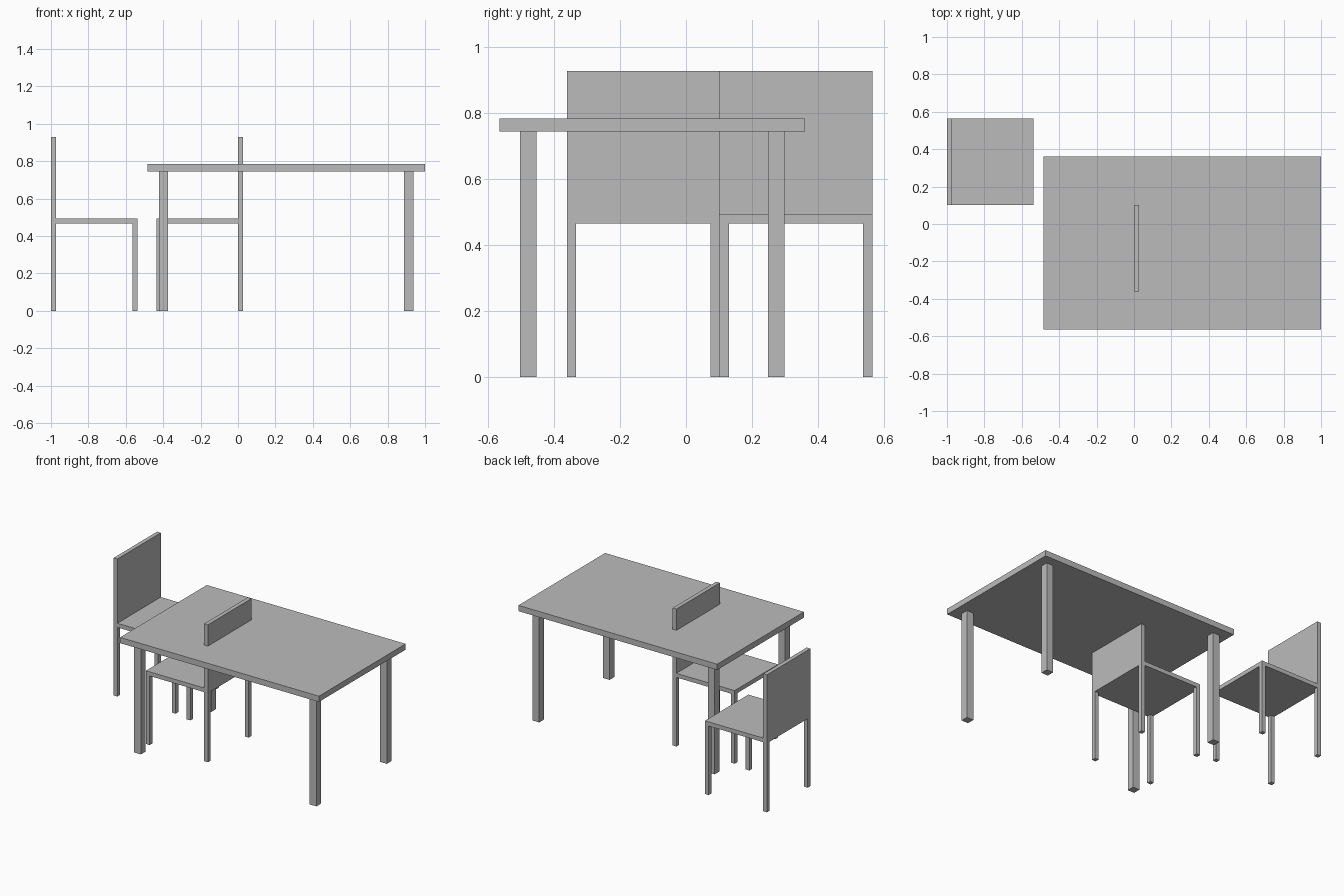
import bpy
import bmesh
from mathutils import Vector, Matrix

if "Cube" in bpy.data.objects:
    bpy.data.objects.remove(bpy.data.objects["Cube"])

grey = bpy.data.materials.new("plain grey")
grey.diffuse_color = (0.5, 0.5, 0.5, 1.0)
grey.use_nodes = True
grey.node_tree.nodes["Principled BSDF"].inputs["Base Color"].default_value = grey.diffuse_color


def box(name, x, y, z):
    """Axis-aligned box from (min, max) ranges."""
    low, high = (Vector(p) for p in zip(x, y, z))
    bm = bmesh.new()
    matrix = Matrix.Translation((low + high) / 2) @ Matrix.Diagonal((*(high - low), 1.0))
    bmesh.ops.create_cube(bm, size=1.0, matrix=matrix)
    mesh = bpy.data.meshes.new(name)
    bm.to_mesh(mesh)
    bm.free()
    mesh.materials.append(grey)
    obj = bpy.data.objects.new(name, mesh)
    bpy.context.collection.objects.link(obj)
    return obj


def legs(name, x, y, height, thick, inset=0.0):
    """Four square legs inside the corners of a rectangle."""
    for lx in (x[0] + inset, x[1] - inset - thick):
        for ly in (y[0] + inset, y[1] - inset - thick):
            box(name, (lx, lx + thick), (ly, ly + thick), (0, height))


def chair(name, x, y, back_on_left):
    """Square seat, full-width back panel and four flush legs."""
    t = 0.028
    seat_low, seat_top, back_top = 0.466, 0.494, 0.928
    legs(name + "_leg", x, y, seat_low, t)
    box(name + "_seat", x, y, (seat_low, seat_top))
    back_x = (x[0], x[0] + t) if back_on_left else (x[1] - t, x[1])
    box(name + "_back", back_x, y, (seat_top, back_top))


# Table
table_x, table_y = (-0.485, 1.0), (-0.565, 0.36)
box("table_top", table_x, table_y, (0.745, 0.784))
legs("table_leg", table_x, table_y, 0.745, 0.05, inset=0.062)

# Chair beside the table, and chair whose back passes through the top
chair("outer_chair", (-1.0, -0.537), (0.102, 0.565), True)
chair("inner_chair", (-0.435, 0.028), (-0.361, 0.102), False)
